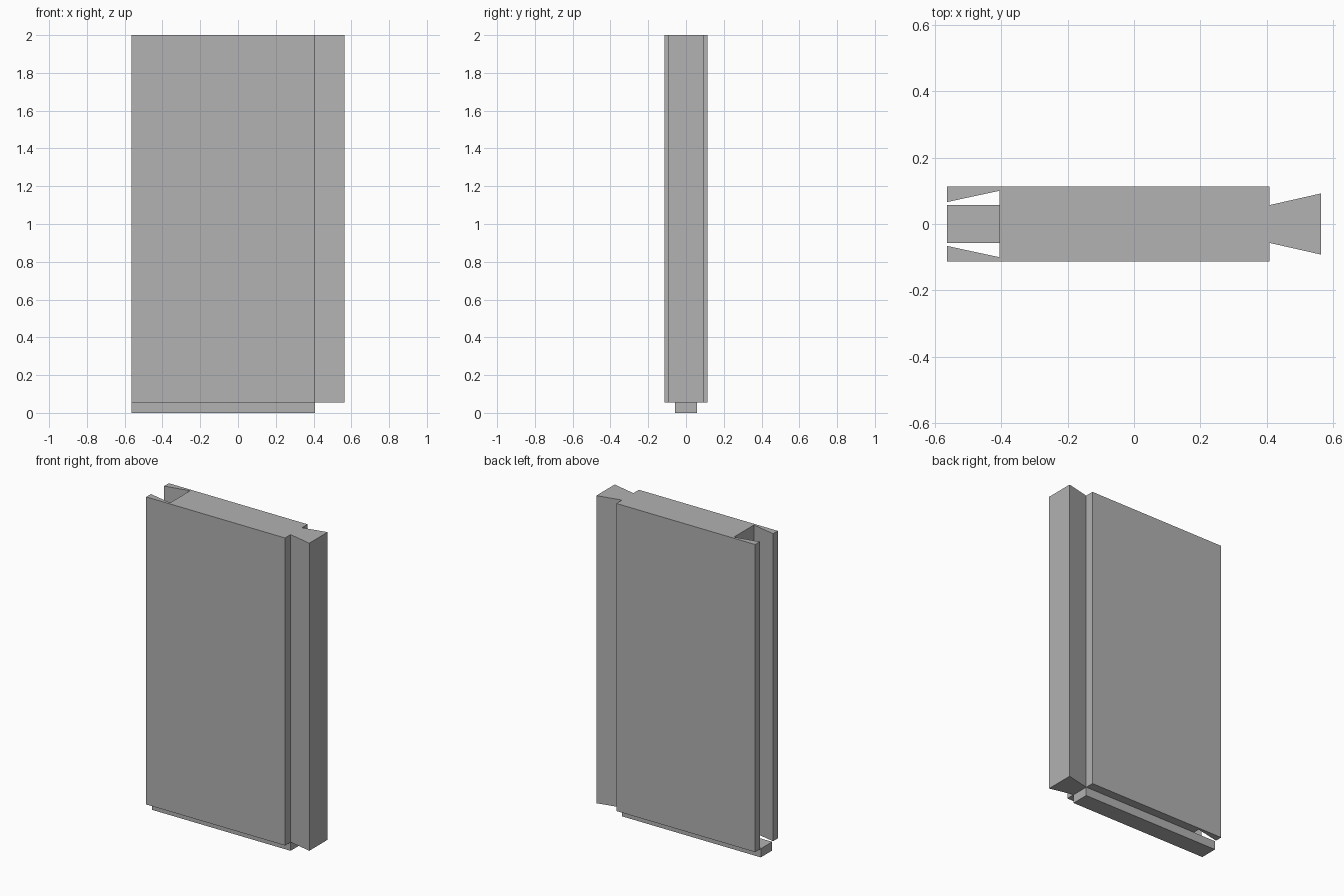
import bpy
import bmesh

cube = bpy.data.objects.get("Cube")
if cube:
    bpy.data.objects.remove(cube, do_unlink=True)

# Single plain grey
GREY = (0.445, 0.445, 0.445, 1)
grey = bpy.data.materials.new("plain grey")
grey.use_nodes = True
grey.diffuse_color = GREY
grey.node_tree.nodes["Principled BSDF"].inputs["Base Color"].default_value = GREY


def prism(name, half_profile, z0, z1):
    """Extrude an outline, mirrored across y = 0, from z0 up to z1."""
    outline = half_profile + [(x, -y) for x, y in reversed(half_profile)]
    bm = bmesh.new()
    base = bm.faces.new([bm.verts.new((x, y, z0)) for x, y in outline])
    top = bmesh.ops.extrude_face_region(bm, geom=[base], use_keep_orig=True)["geom"]
    verts = [v for v in top if isinstance(v, bmesh.types.BMVert)]
    bmesh.ops.translate(bm, verts=verts, vec=(0, 0, z1 - z0))
    bmesh.ops.recalc_face_normals(bm, faces=bm.faces)
    mesh = bpy.data.meshes.new(name)
    bm.to_mesh(mesh)
    bm.free()
    mesh.materials.append(grey)
    obj = bpy.data.objects.new(name, mesh)
    bpy.context.collection.objects.link(obj)
    return obj


LEFT, RIGHT = 0.563, -0.563      # outer ends
SHOULDER, GROOVE = 0.408, -0.405  # tongue root and groove floor
HALF = 0.113                     # half thickness of the panel
NECK = 0.057                     # half width of tongue root and bottom rail
RAIL_TOP = 0.055

# Panel with dovetail tongue on the left and matching groove on the right
prism("dovetail_panel", [
    (LEFT, 0.092), (SHOULDER, NECK), (SHOULDER, HALF),
    (RIGHT, HALF), (RIGHT, 0.066), (GROOVE, 0.1),
], RAIL_TOP, 2.0)

# Straight rail under the panel
prism("bottom_rail", [(SHOULDER, NECK), (RIGHT, NECK)], 0.0, RAIL_TOP)
